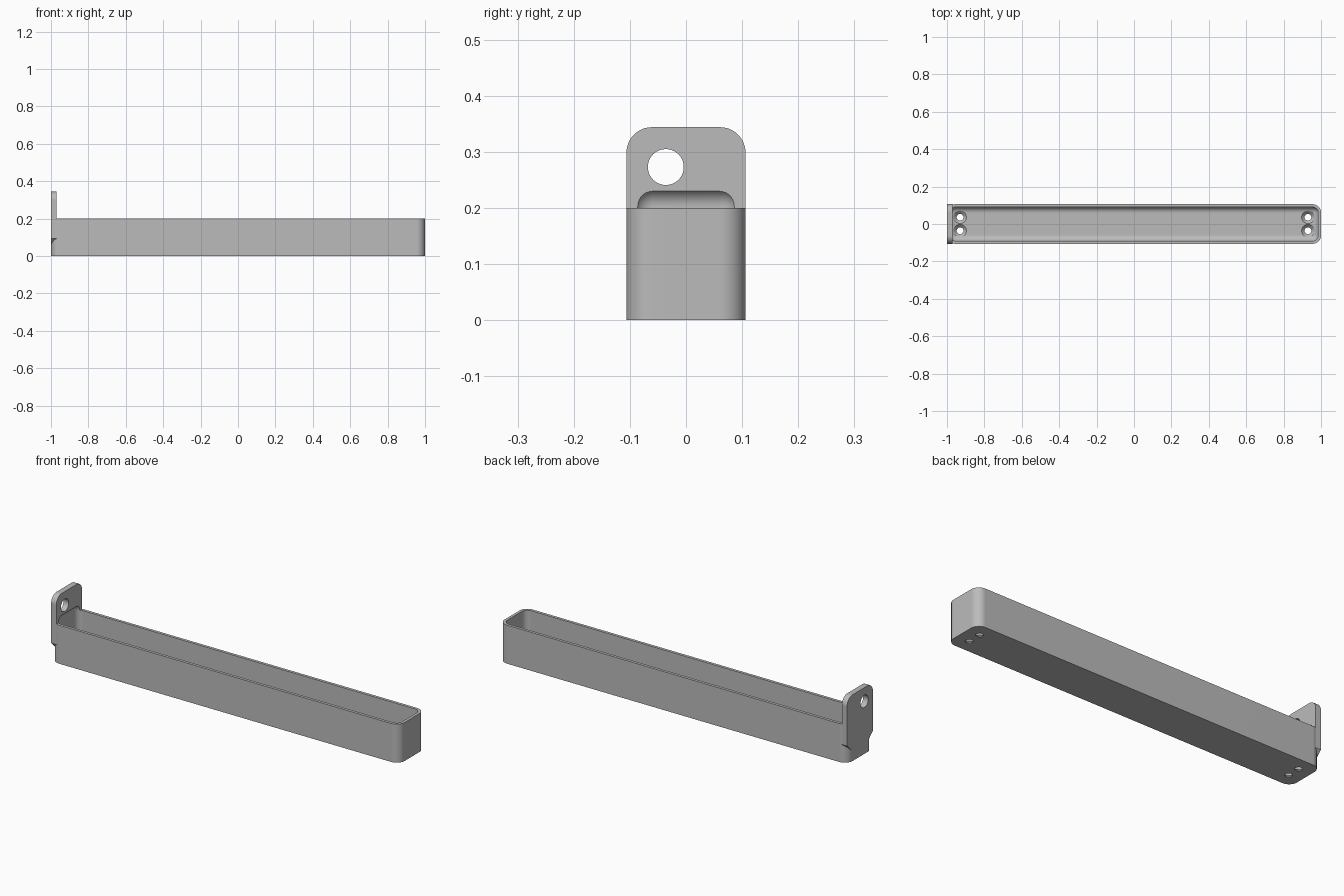
import bpy, bmesh
from math import sin, cos, pi, radians
from mathutils import Matrix, Vector

old = bpy.data.objects.get("Cube")
if old:
    bpy.data.objects.remove(old)

HALF_LEN, HALF_WID, TRAY_H = 1.0, 0.106, 0.2
CORNER, PLATE_T, PLATE_TOP = 0.045, 0.03, 0.344
HOLE_Y = 0.036

grey = bpy.data.materials.new("plain grey")
grey.use_nodes = True
colour = (0.5, 0.5, 0.5, 1)
grey.diffuse_color = colour
grey.node_tree.nodes["Principled BSDF"].inputs["Base Color"].default_value = colour


def make_object(name, bm):
    bmesh.ops.recalc_face_normals(bm, faces=bm.faces[:])
    mesh = bpy.data.meshes.new(name)
    bm.to_mesh(mesh)
    bm.free()
    mesh.materials.append(grey)
    obj = bpy.data.objects.new(name, mesh)
    bpy.context.collection.objects.link(obj)
    return obj


def arc(cx, cy, r, start, steps=12):
    """Quarter circle, counter-clockwise from the start angle in degrees."""
    angles = [radians(start) + pi / 2 * i / steps for i in range(steps + 1)]
    return [(cx + r * cos(a), cy + r * sin(a)) for a in angles]


def prism(name, points, along):
    """Extrude a closed outline of 3D points."""
    bm = bmesh.new()
    face = bm.faces.new([bm.verts.new(p) for p in points])
    grown = bmesh.ops.extrude_face_region(bm, geom=[face])["geom"]
    moved = [v for v in grown if isinstance(v, bmesh.types.BMVert)]
    bmesh.ops.translate(bm, verts=moved, vec=along)
    return make_object(name, bm)


def lathe(name, profile, matrix):
    """Revolve a (radius, height) profile about z, then place it."""
    bm = bmesh.new()
    verts = [bm.verts.new((r, 0, z)) for r, z in profile]
    edges = [bm.edges.new(pair) for pair in zip(verts, verts[1:])]
    bmesh.ops.spin(bm, geom=verts + edges, cent=(0, 0, 0), axis=(0, 0, 1),
                   angle=2 * pi, steps=40)
    bmesh.ops.remove_doubles(bm, verts=bm.verts[:], dist=1e-5)
    bmesh.ops.transform(bm, matrix=matrix, verts=bm.verts[:])
    return make_object(name, bm)


def rounded_box(name, low, high, radius):
    bm = bmesh.new()
    bmesh.ops.create_cube(bm, size=1)
    low, high = Vector(low), Vector(high)
    bmesh.ops.scale(bm, vec=high - low, verts=bm.verts[:])
    bmesh.ops.translate(bm, vec=(low + high) / 2, verts=bm.verts[:])
    bmesh.ops.bevel(bm, geom=bm.edges[:], offset=radius, segments=8,
                    profile=0.5, affect='EDGES', clamp_overlap=True)
    return make_object(name, bm)


# Tray body: rounded rectangle standing on the ground
cx, cy = HALF_LEN - CORNER, HALF_WID - CORNER
outline = (arc(cx, cy, CORNER, 0) + arc(-cx, cy, CORNER, 90)
           + arc(-cx, -cy, CORNER, 180) + arc(cx, -cy, CORNER, 270))
tray = prism("tray", [(x, y, 0) for x, y in outline], (0, 0, TRAY_H))

# End plate: rounded top corners, slanted lower corners
profile = (arc(cy, PLATE_TOP - CORNER, CORNER, 0)
           + arc(-cy, PLATE_TOP - CORNER, CORNER, 90)
           + [(-HALF_WID, 0.095), (-cy, 0.05), (cy, 0.05), (HALF_WID, 0.095)])
plate = prism("end_plate", [(-HALF_LEN, y, z) for y, z in profile], (PLATE_T, 0, 0))

# Trough cavity, filleted on every edge
cavity = rounded_box("cavity_cutter", (-0.985, -0.091, 0.02), (0.985, 0.091, 0.235), 0.032)

# Countersunk screw holes in the floor
screw = [(0, -0.02), (0.018, -0.02), (0.018, 0.004), (0.035, 0.021), (0.035, 0.06), (0, 0.06)]
cutters = [cavity]
for x in (-0.93, 0.93):
    for y in (-HOLE_Y, HOLE_Y):
        cutters.append(lathe("screw_cutter", screw, Matrix.Translation((x, y, 0))))

# Hanging hole through the end plate
bore = [(0, -0.1), (0.032, -0.1), (0.032, 0.1), (0, 0.1)]
place = Matrix.Translation((-HALF_LEN, -HOLE_Y, 0.273)) @ Matrix.Rotation(pi / 2, 4, 'Y')
cutters.append(lathe("hanging_hole_cutter", bore, place))

# Join the solids, then cut
for helper in [plate] + cutters:
    helper.hide_render = True
    mod = tray.modifiers.new(helper.name, 'BOOLEAN')
    mod.operation = 'UNION' if helper is plate else 'DIFFERENCE'
    mod.solver = 'EXACT'
    mod.object = helper
bpy.context.view_layer.update()
solid = bpy.data.meshes.new_from_object(tray.evaluated_get(bpy.context.evaluated_depsgraph_get()))
tray.modifiers.clear()
tray.data = solid
for helper in [plate] + cutters:
    bpy.data.objects.remove(helper)
solid.materials.clear()
solid.materials.append(grey)
for poly in solid.polygons:
    poly.material_index = 0

# Smooth fillets with crisp edges
bpy.ops.object.select_all(action='DESELECT')
tray.select_set(True)
bpy.context.view_layer.objects.active = tray
bpy.ops.object.shade_smooth_by_angle(angle=radians(30))
weighted = tray.modifiers.new("weighted_normals", 'WEIGHTED_NORMAL')
weighted.keep_sharp = True
